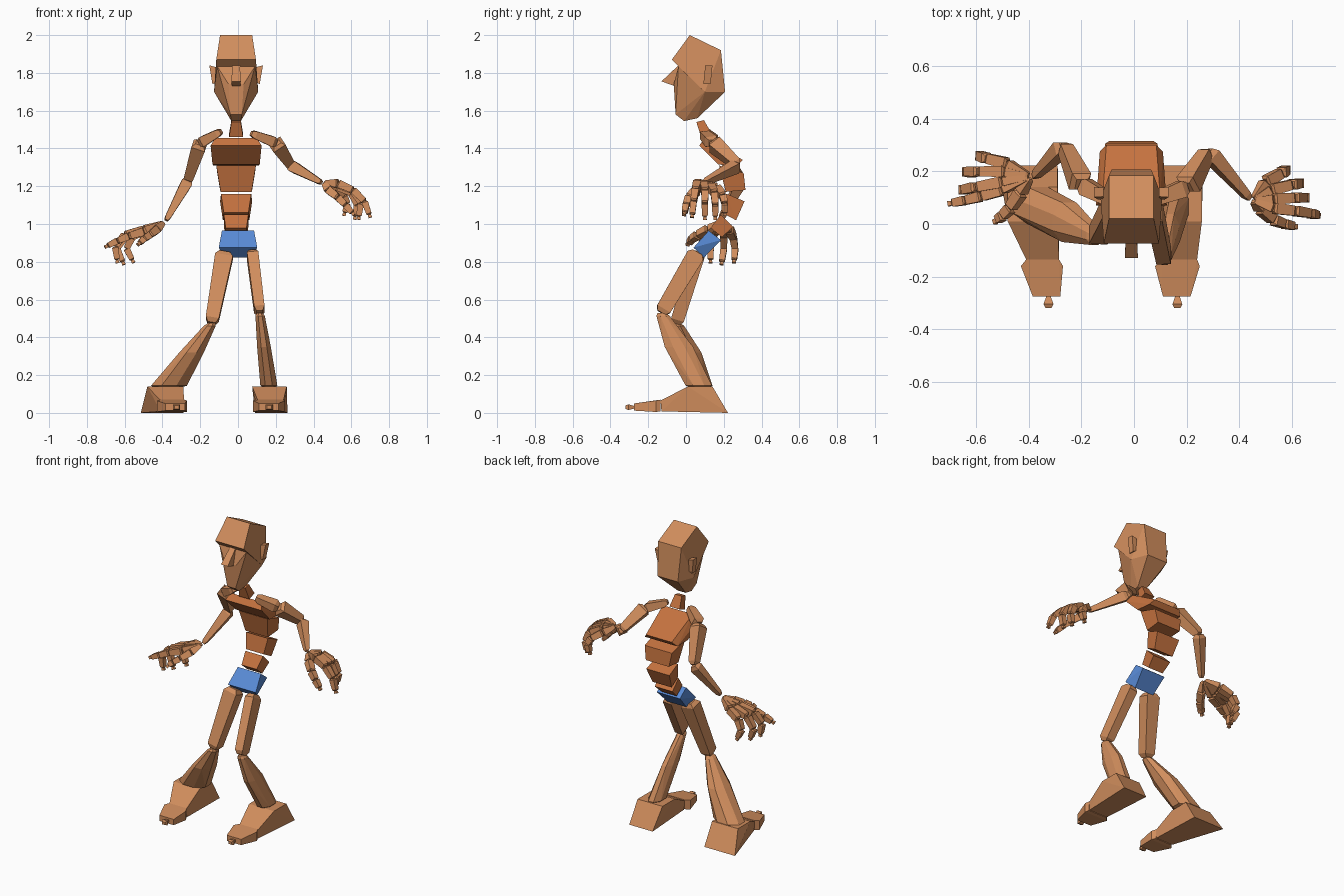
import bpy, bmesh, math
from mathutils import Vector as V


def mat(name, rgb):
    m = bpy.data.materials.new(name)
    m.diffuse_color = (*rgb, 1)
    return m


TAN = mat("tan", (.64, .27, .11))
ORANGE = mat("orange", (.56, .17, .05))
BLUE = mat("blue", (.10, .26, .68))


def build(name, hulls, m=TAN):
    """One flat-shaded object made of convex blocks."""
    bm = bmesh.new()
    for pts in hulls:
        vs = [bm.verts.new(p) for p in pts]
        r = bmesh.ops.convex_hull(bm, input=vs)
        dead = {g for g in r["geom_interior"] + r["geom_unused"]
                if isinstance(g, bmesh.types.BMVert)}
        bmesh.ops.delete(bm, geom=list(dead), context="VERTS")
    bmesh.ops.dissolve_limit(bm, angle_limit=.03, verts=bm.verts[:], edges=bm.edges[:])
    bmesh.ops.recalc_face_normals(bm, faces=bm.faces[:])
    me = bpy.data.meshes.new(name)
    bm.to_mesh(me)
    bm.free()
    me.materials.append(m)
    ob = bpy.data.objects.new(name, me)
    bpy.context.collection.objects.link(ob)
    return ob


def ring(c, u, v, w, d, n=4):
    k = 1 / math.cos(math.pi / n)
    return [c + u * (w / 2 * k * math.cos(a)) + v * (d / 2 * k * math.sin(a))
            for a in (math.tau * (i + .5) / n for i in range(n))]


def bone(a, b, sa, sb, ref=(1, 0, 0), n=4, cap=.08, level=False):
    """Tapered limb block from a to b, with chamfered ends."""
    a, b = V(a), V(b)
    d = (b - a).normalized()
    if level:
        u, v = V((1, 0, 0)), V((0, 1, 0))
    else:
        u = V(ref)
        u = (u - d * u.dot(d)).normalized()
        v = d.cross(u)
    pts = []
    for t, s, k in ((0, sa, .6), (cap, sa, 1), (1 - cap, sb, 1), (1, sb, .6)):
        pts += ring(a.lerp(b, t), u, v, s[0] * k, s[1] * k, n)
    return pts


def sym(pts, cx=-.01):
    """Mirror (half width, y, z) points about x = cx."""
    return [(cx + s * w, y, z) for w, y, z in pts for s in (-1, 1)]


# Head: cranium with brow, tapering face, nose, ears
build("head", [
    sym([(.105, -.075, 1.87), (.085, .02, 2.0), (.085, .185, 1.92), (.1, -.04, 1.835),
         (.075, .207, 1.70), (.117, .1, 1.70)]),
    sym([(.1, -.04, 1.835), (.117, .1, 1.70), (.04, -.065, 1.74), (.03, -.055, 1.58),
         (.025, -.01, 1.545), (.03, .06, 1.56), (.075, .207, 1.70)])])
build("nose", [sym([(.02, -.04, 1.84), (.025, -.13, 1.755), (.022, -.06, 1.73),
                    (.02, -.02, 1.80)])])
for side, s in (("left", -1), ("right", 1)):
    build(side + "_ear", [[(-.01 + s * x, y + (z - 1.79) * .1, z) for x, y, z in
          ((.105, .1, 1.75), (.105, .135, 1.75), (.105, .1, 1.83), (.105, .135, 1.83),
           (.125, .097, 1.74), (.125, .135, 1.74), (.142, .097, 1.84), (.142, .135, 1.84))]])

# Neck and spine blocks: half width with side profile
build("neck", [sym([(.025, .055, 1.54), (.025, .095, 1.55), (.037, .08, 1.46),
                    (.037, .135, 1.48)])], ORANGE)
build("chest", [sym([(.135, .07, 1.415), (.11, .1, 1.455), (.125, .17, 1.315),
                     (.12, .275, 1.31), (.095, .3, 1.34)])], ORANGE)
build("upper_spine", [sym([(.105, .175, 1.31), (.1, .305, 1.27), (.082, .21, 1.17),
                           (.085, .315, 1.18)])], ORANGE)
build("middle_spine", [sym([(.08, .215, 1.16), (.085, .31, 1.12), (.065, .19, 1.06),
                            (.07, .265, 1.02)])], ORANGE)
build("lower_spine", [sym([(.065, .185, 1.05), (.065, .25, .985), (.055, .13, .98),
                           (.055, .19, .93)])], ORANGE)
build("pelvis", [sym([(.085, .12, .965), (.085, .185, .915), (.102, .04, .875),
                      (.07, .095, .822)], 0)], BLUE)

# Arms: collar, upper arm, forearm
Y = (0, 1, 0)
arms = {"left": ((-.09, .09, 1.49), (-.2, .15, 1.43), (-.265, .295, 1.23), (-.38, .18, 1.02)),
        "right": ((.07, .09, 1.48), (.2, .14, 1.43), (.28, .275, 1.31), (.44, .095, 1.22))}
for side, (c, s, e, w) in arms.items():
    build(side + "_collar", [bone(c, s, (.05, .04), (.065, .055), Y, cap=.15)])
    build(side + "_upper_arm", [bone(s, e, (.075, .075), (.05, .05), Y)])
    build(side + "_forearm", [bone(e, w, (.055, .06), (.03, .03), Y)])

# Hands: wrist point, then knuckle-to-tip paths with the thumb last
hands = {
    "left": ((-.39, .18, 1.01), [
        [(-.50, .13, .96), (-.58, .105, .935), (-.64, .09, .91), (-.69, .08, .885)],
        [(-.50, .16, .97), (-.60, .14, .945), (-.65, .13, .88), (-.64, .13, .81)],
        [(-.49, .2, .97), (-.59, .2, .94), (-.64, .2, .87), (-.61, .19, .80)],
        [(-.48, .23, .97), (-.56, .25, .93), (-.59, .26, .87), (-.56, .255, .81)],
        [(-.43, .12, .97), (-.47, .06, .94), (-.50, .03, .92), (-.52, .015, .90)]]),
    "right": ((.45, .09, 1.22), [
        [(.53, .06, 1.215), (.61, .05, 1.18), (.67, .04, 1.12), (.695, .033, 1.05)],
        [(.53, .095, 1.21), (.61, .10, 1.175), (.65, .10, 1.11), (.64, .10, 1.04)],
        [(.52, .13, 1.20), (.60, .15, 1.165), (.63, .155, 1.10), (.62, .155, 1.04)],
        [(.50, .16, 1.19), (.56, .195, 1.15), (.58, .205, 1.11), (.565, .205, 1.06)],
        [(.48, .06, 1.18), (.53, .015, 1.14), (.57, .0, 1.10), (.605, -.008, 1.06)]])}
for side, (w, fingers) in hands.items():
    for name, path in zip(("index", "middle", "ring", "little", "thumb"), fingers):
        start = V(w).lerp(V(path[0]), .12)
        parts = [bone(start, path[0], (.02, .025), (.034, .045), Y)]
        for i, (a, b) in enumerate(zip(path, path[1:])):
            t = .043 - .004 * i
            parts.append(bone(a, b, (t, t), (t - .005, t - .007), Y))
        d = (V(path[3]) - V(path[2])).normalized()
        parts.append(bone(path[3], V(path[3]) + d * .018, (.016, .016), (.02, .02), Y))
        build(f"{side}_{name}_finger" if name != "thumb" else side + "_thumb", parts)

# Legs: hip, knee, ankle, with section sizes
legs = {"left": ((-.07, .065, .85), (-.14, -.05, .475), (-.375, .075, .13),
                 (.095, .08), (.07, .07), (.19, .14)),
        "right": ((.075, .06, .85), (.115, -.13, .53), (.165, .075, .13),
                  (.06, .095), (.055, .08), (.09, .14))}
for side, (h, k, a, st, sk, sa) in legs.items():
    build(side + "_thigh", [bone(h, k, st, sk, cap=.06)])
    shin = bone(k, a, (sk[0] * .9, .07), sa, n=8, level=True, cap=.04)
    mid = V(k).lerp(V(a), .45)
    shin += ring(mid, V((1, 0, 0)), V((0, 1, 0)), (sk[0] + sa[0]) * .5, .15, 8)
    build(side + "_shin", [shin])

# Feet: wedge from heel to ball, toe block, toe peg
feet = {"left": ((-.515, -.29), (-.48, -.29), (-.41, -.285), (-.43, -.27), (-.385, -.28), -.325),
        "right": ((.09, .262), (.075, .258), (.105, .24), (.08, .25), (.11, .215), .165)}
for side, (heel, ankle, ball, toe_b, toe_f, peg) in feet.items():
    def slab(*rows):
        return [(x, y, z) for xs, y, z in rows for x in xs]
    build(side + "_foot", [slab((heel, .222, 0), (ankle, .14, .14), (ankle, .01, .14),
                                (ball, -.135, .065), (ball, -.13, .008))])
    build(side + "_toes", [slab((ball, -.135, .07), (ball, -.135, .008), (toe_b, -.16, .065),
                                (toe_b, -.16, .005), (toe_f, -.275, .05), (toe_f, -.275, .012))])
    build(side + "_toe_peg", [bone((peg, -.27, .03), (peg, -.32, .03), (.022, .02),
                                   (.038, .03), cap=.3)])
